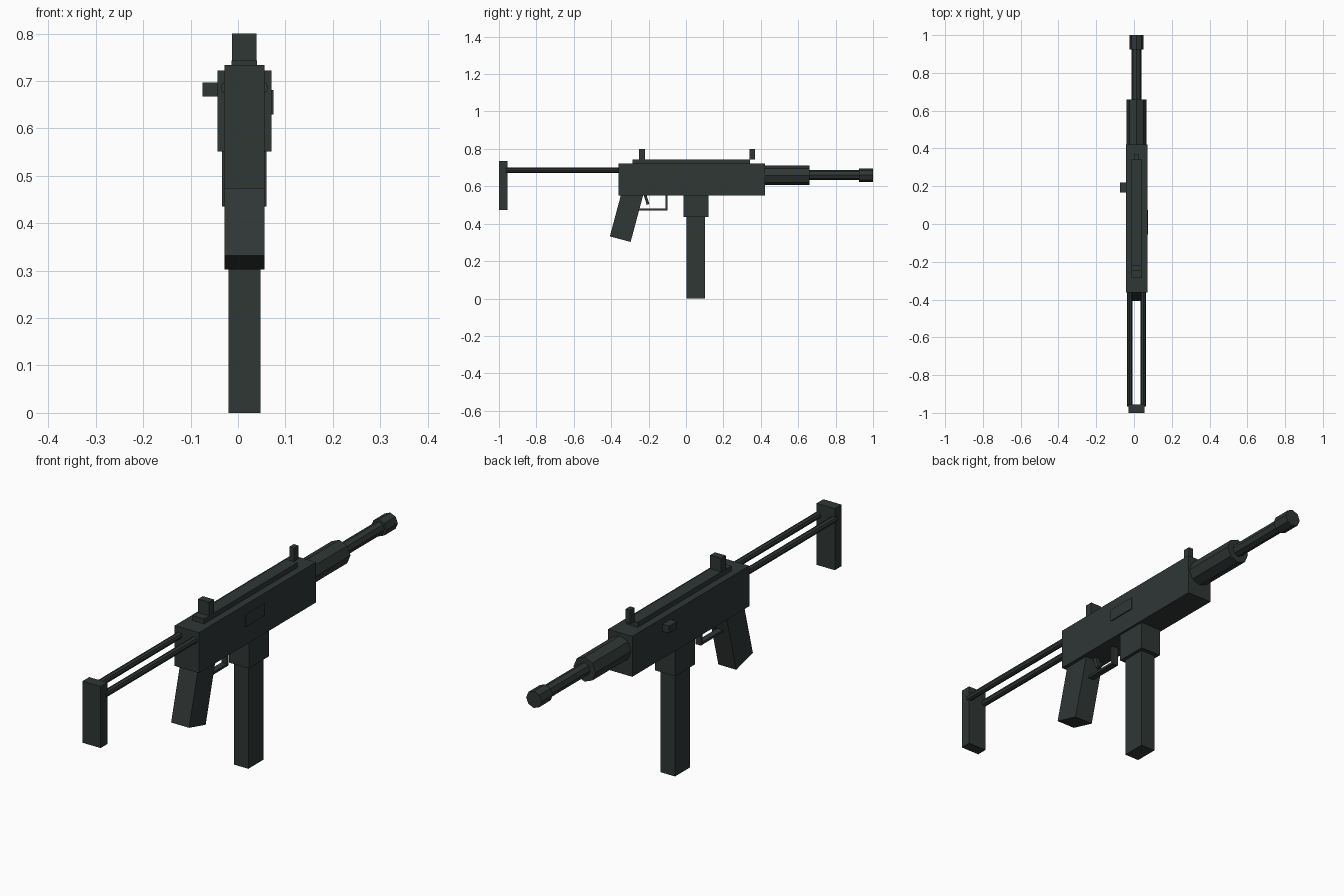
import bpy, math

if "Cube" in bpy.data.objects:
    bpy.data.objects.remove(bpy.data.objects["Cube"])

CX = 0.0135      # centre plane of the gun (side handle shifts the bounds)
BARREL_Z = 0.66

metal = bpy.data.materials.new("dark gunmetal")
metal.diffuse_color = (0.029, 0.038, 0.036, 1)
metal.use_nodes = True
metal.node_tree.nodes["Principled BSDF"].inputs["Base Color"].default_value = metal.diffuse_color


def finish(name):
    ob = bpy.context.object
    ob.name = name
    ob.data.materials.append(metal)
    return ob


def box(name, x, y, z):
    """Axis aligned box from (min, max) ranges."""
    r = (x, y, z)
    bpy.ops.mesh.primitive_cube_add(size=1, location=[(a + b) / 2 for a, b in r])
    ob = finish(name)
    ob.scale = [b - a for a, b in r]
    return ob


def mid(w):
    """x range of width w about the centre plane."""
    return (CX - w / 2, CX + w / 2)


def tilted_box(name, size, y, z, angle):
    bpy.ops.mesh.primitive_cube_add(size=1, location=(CX, y, z),
                                    rotation=(math.radians(angle), 0, 0))
    ob = finish(name)
    ob.scale = size
    return ob


def rod(name, radius, y0, y1, x=CX, z=BARREL_Z):
    """Eight-sided cylinder along y."""
    bpy.ops.mesh.primitive_cylinder_add(vertices=8, radius=radius, depth=y1 - y0,
                                        location=(x, (y0 + y1) / 2, z),
                                        rotation=(math.pi / 2, 0, 0))
    return finish(name)


# Receiver and its fittings
box("receiver", mid(0.114), (-0.362, 0.422), (0.551, 0.722))
box("top_rail", mid(0.054), (-0.285, 0.342), (0.715, 0.743))
box("rear_sight", mid(0.052), (-0.25, -0.218), (0.74, 0.8))
box("front_sight", mid(0.022), (0.34, 0.37), (0.743, 0.8))
box("ejection_port", (0.065, 0.075), (-0.055, 0.073), (0.63, 0.681))
box("charging_handle", (-0.075, -0.04), (0.167, 0.22), (0.667, 0.697))

# Barrel group
rod("barrel_shroud", 0.052, 0.41, 0.66, z=0.658)
rod("barrel", 0.0265, 0.65, 0.94)
rod("muzzle", 0.036, 0.924, 1.0)

# Magazine
box("magazine_well", mid(0.094), (-0.014, 0.12), (0.435, 0.56))
box("magazine", mid(0.067), (0.002, 0.102), (0.0, 0.45))

# Grip, trigger and guard
tilted_box("grip", (0.084, 0.115, 0.26), -0.318, 0.443, -15)
tilted_box("trigger", (0.02, 0.015, 0.06), -0.212, 0.532, 18)
box("trigger_guard_bottom", mid(0.026), (-0.255, -0.1), (0.472, 0.482))
box("trigger_guard_front", mid(0.026), (-0.11, -0.1), (0.472, 0.56))

# Folding stock
for side, s in (("left", -1), ("right", 1)):
    rod("stock_rod_" + side, 0.014, -0.965, -0.35, x=CX + s * 0.036, z=0.686)
box("butt_plate", mid(0.085), (-1.0, -0.955), (0.473, 0.734))
